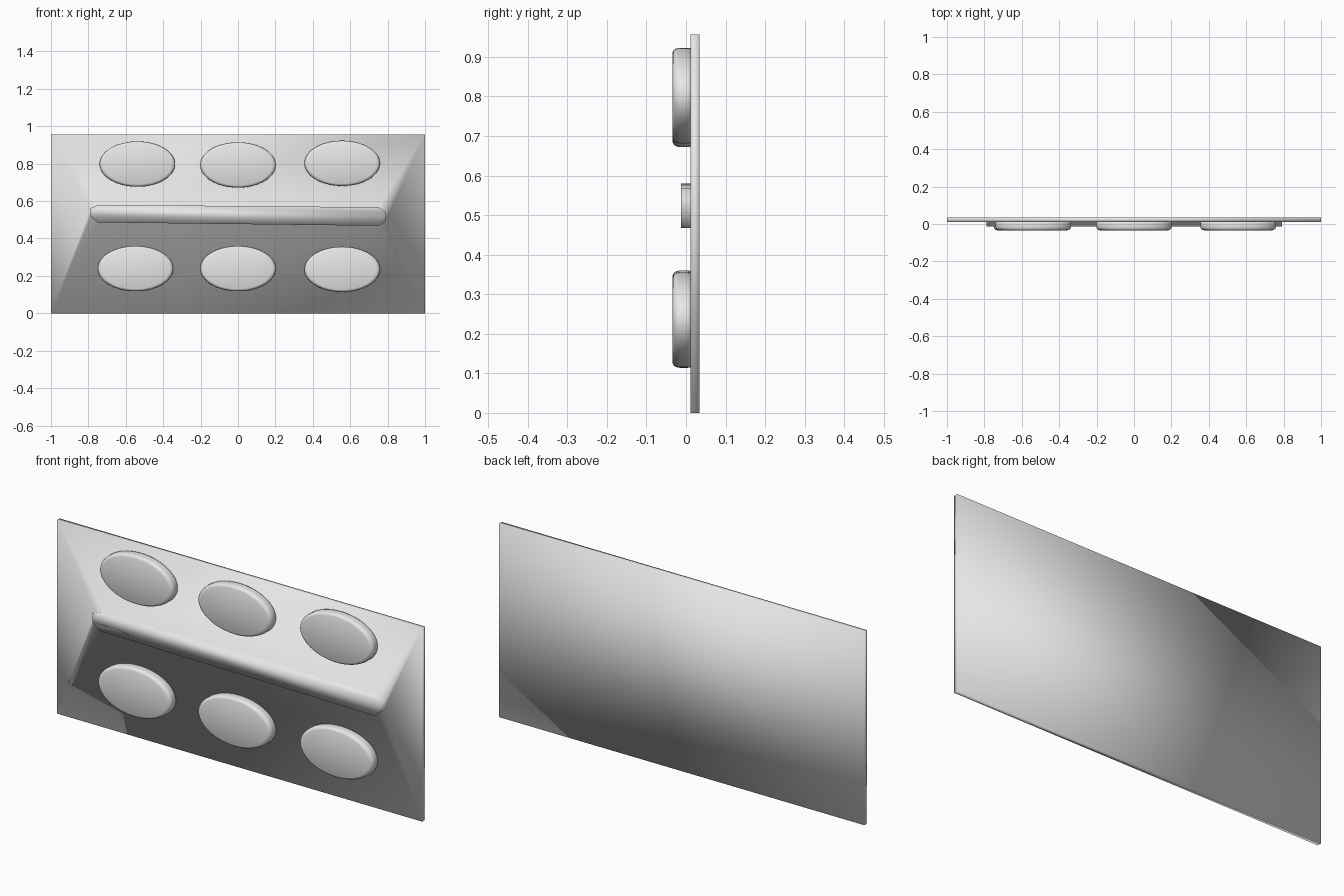
import bpy
import bmesh
from math import cos, sin, tau

cube = bpy.data.objects.get("Cube")
if cube:
    bpy.data.objects.remove(cube, do_unlink=True)

grey = bpy.data.materials.new("plain grey")
grey.use_nodes = True
grey.diffuse_color = (0.8, 0.8, 0.8, 1)
grey.node_tree.nodes["Principled BSDF"].inputs["Base Color"].default_value = grey.diffuse_color

HEIGHT = 0.957
BACK, FRONT, BAR_FRONT = 0.034, 0.012, -0.013


def ring(bm, outline, y):
    return [bm.verts.new((x, y, z)) for x, z in outline]


def bridge(bm, a, b):
    for i in range(len(a)):
        j = (i + 1) % len(a)
        bm.faces.new((a[i], a[j], b[j], b[i]))


def finish(bm, name):
    bmesh.ops.recalc_face_normals(bm, faces=bm.faces)
    for face in bm.faces:
        face.smooth = True
    mesh = bpy.data.meshes.new(name)
    bm.to_mesh(mesh)
    bm.free()
    mesh.materials.append(grey)
    obj = bpy.data.objects.new(name, mesh)
    bpy.context.collection.objects.link(obj)
    return obj


# Backing plate with the raised centre bar, one softly shaded surface
corners = [(-1, 0), (1, 0), (1, HEIGHT), (-1, HEIGHT)]
bar = [(-0.75, 0.486), (0.754, 0.468), (0.79, 0.497), (0.79, 0.54),
       (0.754, 0.567), (-0.743, 0.58), (-0.788, 0.562), (-0.788, 0.518)]
bm = bmesh.new()
back = ring(bm, corners, BACK)
front = ring(bm, corners, FRONT)
base = ring(bm, bar, FRONT)
top = ring(bm, bar, BAR_FRONT)
bm.faces.new(back)
bridge(bm, back, front)
bridge(bm, base, top)
bm.faces.new(top)
bm.faces.new((front[0], front[1], base[1], base[0]))
bm.faces.new((front[2], front[3], base[5], base[4]))
bm.faces.new((front[1], front[2], *reversed(base[1:5])))
bm.faces.new((front[3], front[0], base[0], base[7], base[6], base[5]))
finish(bm, "plate_with_bar")

# Oval pads with rounded rims
PROFILE = [(0.985, 0.014), (1, 0.005), (1, -0.016), (0.985, -0.025),
           (0.95, -0.031), (0.9, -0.034)]
SIDES = 64


def pad(name, cx, cz):
    bm = bmesh.new()
    rings = []
    for scale, y in PROFILE:
        oval = [(cx + 0.202 * scale * cos(tau * i / SIDES),
                 cz + 0.121 * scale * sin(tau * i / SIDES)) for i in range(SIDES)]
        rings.append(ring(bm, oval, y))
    for a, b in zip(rings, rings[1:]):
        bridge(bm, a, b)
    bm.faces.new(rings[0])
    bm.faces.new(rings[-1])
    finish(bm, name)


for row, spots in {"upper": [(-0.538, 0.798), (0, 0.793), (0.557, 0.802)],
                   "lower": [(-0.548, 0.239), (0, 0.239), (0.557, 0.235)]}.items():
    for side, (x, z) in zip(("right", "middle", "left"), spots):
        pad(f"{row}_{side}_pad", x, z)
